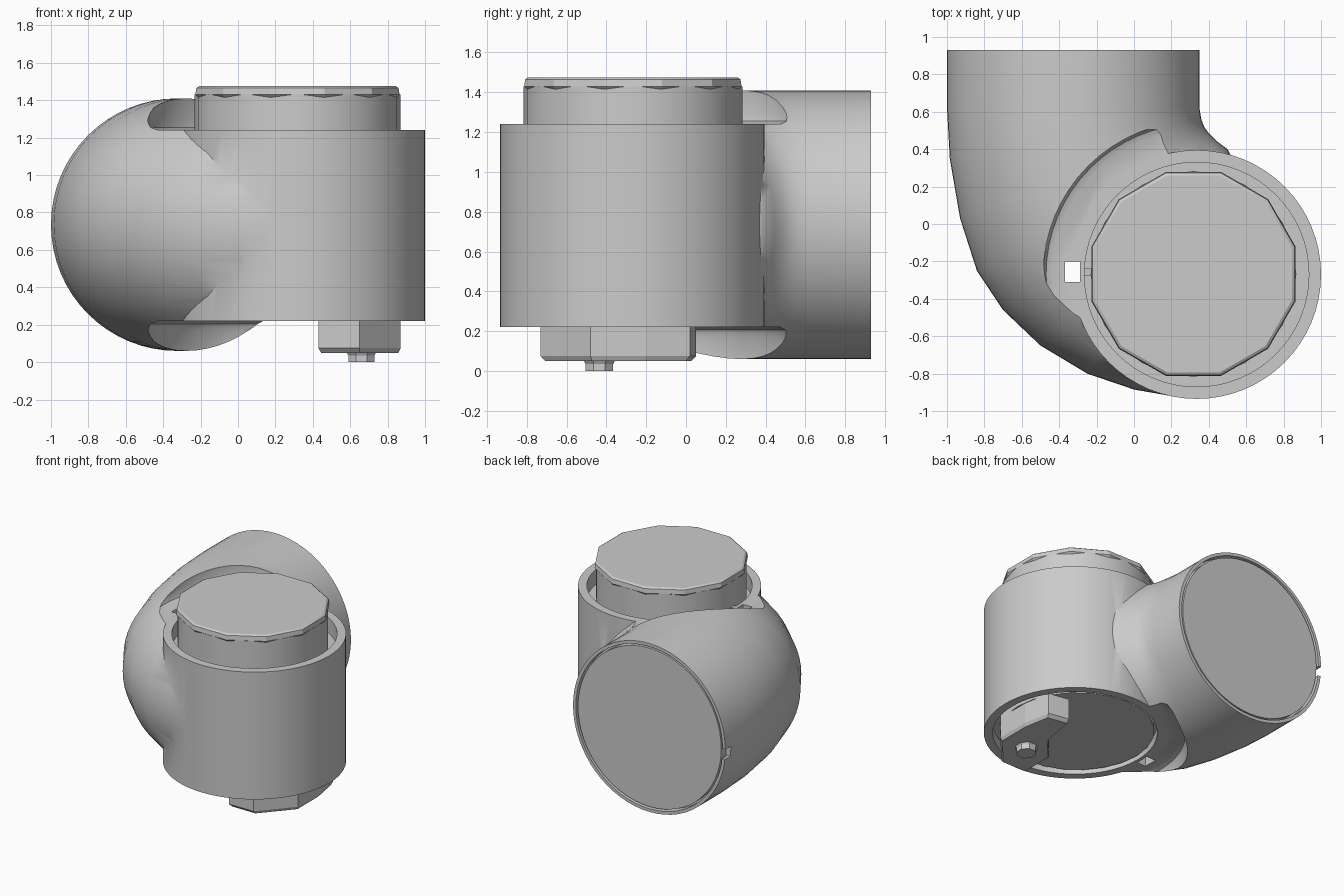
import bpy, bmesh, math
from mathutils import Vector

cube = bpy.data.objects.get("Cube")
if cube:
    bpy.data.objects.remove(cube, do_unlink=True)

grey = bpy.data.materials.new("plain grey")
grey.use_nodes = True
grey.diffuse_color = (0.6, 0.6, 0.6, 1)
grey.node_tree.nodes["Principled BSDF"].inputs["Base Color"].default_value = (0.6, 0.6, 0.6, 1)

AXIS = Vector((0.335, -0.27, 0))      # upright barrel axis
PORT = Vector((-0.325, 0, 0.735))     # side port axis, along y
LOW, HIGH = 0.22, 1.24                # barrel ends


def loft(name, rings):
    """Closed solid through rings of equal point count."""
    bm = bmesh.new()
    loops = [[bm.verts.new(p) for p in ring] for ring in rings]
    n = len(loops[0])
    for a, b in zip(loops, loops[1:]):
        for i in range(n):
            j = (i + 1) % n
            bm.faces.new((a[i], a[j], b[j], b[i]))
    bm.faces.new(loops[0])
    bm.faces.new(loops[-1])
    bmesh.ops.recalc_face_normals(bm, faces=bm.faces)
    mesh = bpy.data.meshes.new(name)
    bm.to_mesh(mesh)
    bm.free()
    mesh.materials.append(grey)
    obj = bpy.data.objects.new(name, mesh)
    bpy.context.collection.objects.link(obj)
    return obj


def oval(centre, u, v, segs, turn=0):
    angles = [math.tau * i / segs + turn for i in range(segs)]
    return [centre + u * math.cos(a) + v * math.sin(a) for a in angles]


def upright(name, profile, segs=64, centre=AXIS, turn=0):
    """Turned part about a vertical axis from (radius, z) pairs."""
    return loft(name, [oval(centre + Vector((0, 0, z)), Vector((r, 0, 0)),
                            Vector((0, r, 0)), segs, turn) for r, z in profile])


def along_y(name, profile, segs=64):
    """Turned part about the port axis from (radius, y) pairs."""
    return loft(name, [oval(PORT + Vector((0, y, 0)), Vector((r, 0, 0)),
                            Vector((0, 0, r)), segs) for r, y in profile])


def box(name, lo, hi):
    corners = [(lo[0], lo[1]), (hi[0], lo[1]), (hi[0], hi[1]), (lo[0], hi[1])]
    return loft(name, [[(x, y, z) for x, y in corners] for z in (lo[2], hi[2])])


def combine(obj, tool, operation):
    mod = obj.modifiers.new(operation, 'BOOLEAN')
    mod.operation, mod.solver, mod.object = operation, 'EXACT', tool
    bpy.context.view_layer.objects.active = obj
    bpy.ops.object.modifier_apply(modifier=mod.name)
    bpy.data.objects.remove(tool, do_unlink=True)


def smooth(obj, degrees=35):
    bpy.ops.object.select_all(action='DESELECT')
    obj.select_set(True)
    bpy.context.view_layer.objects.active = obj
    bpy.ops.object.shade_smooth_by_angle(angle=math.radians(degrees))


# Elbow: oval sections between the outer and inner bend lines
outer = [(-1, .93), (-1, .62), (-.985, .35), (-.93, .03), (-.84, -.25),
         (-.7, -.46), (-.5, -.65), (-.25, -.8), (0, -.885), (.2, -.92)]
inner = [(.35, .93), (.35, .62), (.36, .56), (.375, .52), (.4, .485),
         (.44, .445), (.5, .4), (.55, .3), (.6, .2), (.65, .1)]
sections = []
for a, b in zip(outer, inner):
    a, b = Vector((*a, PORT.z)), Vector((*b, PORT.z))
    sections.append(oval((a + b) / 2, (b - a) / 2, Vector((0, 0, 0.675)), 64))
body = loft("elbow_body", sections)

# Round pockets above and below the barrel, with eased floors
combine(body, upright("upper_pocket", [(.77, HIGH), (.805, HIGH + .015),
        (.82, HIGH + .05), (.82, 1.7)]), 'DIFFERENCE')
combine(body, upright("lower_pocket", [(.82, -.3), (.82, LOW - .05),
        (.805, LOW - .015), (.77, LOW)]), 'DIFFERENCE')

# Barrel with shallow bores at both ends and a through keyway
combine(body, upright("barrel", [(.665, LOW), (.665, HIGH)]), 'UNION')
combine(body, upright("top_bore", [(.6, 1.12), (.6, 1.5)]), 'DIFFERENCE')
combine(body, upright("bottom_bore", [(.6, .1), (.6, .3)]), 'DIFFERENCE')
combine(body, box("keyway", (-.37, -.31, 0), (-.29, -.2, 1.6)), 'DIFFERENCE')

# Port recess and its side notch
combine(body, along_y("port_recess", [(.65, .87), (.65, 1.1)]), 'DIFFERENCE')
combine(body, box("port_notch", (-1.1, .86, .66), (-.94, 1.1, .74)), 'DIFFERENCE')
smooth(body)

# Port disc sitting in the recess
smooth(along_y("port_disc", [(.635, .86), (.635, .925)]))

# Plug standing out of the barrel, its faceted cap and lower disc
hub = AXIS + Vector((-.017, 0.003, 0))
smooth(upright("plug_shaft", [(.55, 1.1), (.55, 1.43)], 24, hub))
smooth(upright("plug_cap", [(.55, 1.415), (.565, 1.43), (.56, 1.465), (.545, 1.475)],
               12, hub, math.pi / 12), 20)
smooth(upright("lower_disc", [(.565, .24), (.565, .32)], 24, hub))
box("plug_key", (-.29, -.275, 1.12), (-.22, -.235, 1.23))

# Offset lug under the barrel with a chamfered lower edge
plan = [(.66, .05), (.83, .02), (.87, -.2), (.87, -.48), (.65, -.73),
        (.43, -.73), (.43, -.45), (.6, -.26)]
middle = Vector((.67, -.35, 0))
lug = []
for z, scale in ((.3, 1), (.075, 1), (.05, .94)):
    lug.append([middle + (Vector((x, y, 0)) - middle) * scale + Vector((0, 0, z))
                for x, y in plan])
loft("lug", lug)

# Small pin under the lug
upright("lug_pin", [(.075, 0), (.075, .035), (.09, .06)], 8,
        Vector((.66, -.435, 0)), math.pi / 8)
